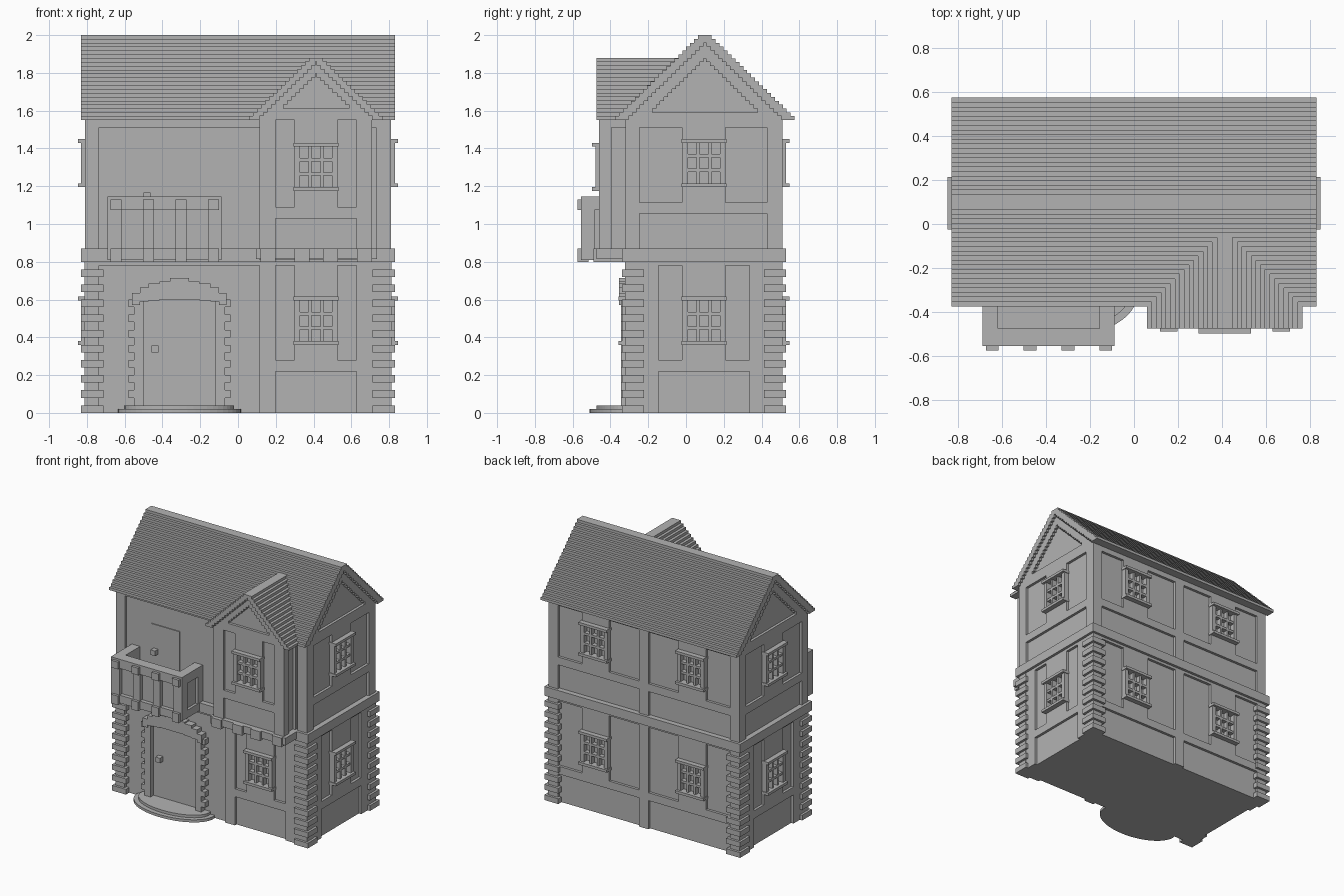
import bpy, bmesh
from mathutils import Matrix, Vector

if "Cube" in bpy.data.objects:
    bpy.data.objects.remove(bpy.data.objects["Cube"])

STONE = (0.45, 0.45, 0.45, 1)
mat = bpy.data.materials.new("stone grey")
mat.use_nodes = True
mat.diffuse_color = STONE
mat.node_tree.nodes["Principled BSDF"].inputs["Base Color"].default_value = STONE


def add_box(bm, x0, x1, y0, y1, z0, z1):
    lo, hi = Vector((x0, y0, z0)), Vector((x1, y1, z1))
    size = hi - lo
    m = Matrix.Translation((lo + hi) / 2) @ Matrix.Diagonal((*[abs(s) for s in size], 1))
    bmesh.ops.create_cube(bm, size=1, matrix=m)


def build(name, boxes):
    bm = bmesh.new()
    for b in boxes:
        add_box(bm, *b)
    me = bpy.data.meshes.new(name)
    bm.to_mesh(me)
    bm.free()
    me.materials.append(mat)
    ob = bpy.data.objects.new(name, me)
    bpy.context.collection.objects.link(ob)
    return ob


def on_wall(side, u0, u1, v0, v1, d0, d1):
    """Box on a wall: u along it, v up, d distance outward from the origin."""
    if side in ("front", "back"):
        s = -1 if side == "front" else 1
        return (u0, u1, s * d0, s * d1, v0, v1)
    s = 1 if side == "right" else -1
    return (s * d0, s * d1, u0, u1, v0, v1)


def framed(side, u0, u1, v0, v1, d, holes, depth=0.02):
    """Timber frame: fills the wall in column strips except for the holes."""
    us = sorted({u0, u1, *[h[i] for h in holes for i in (0, 1)]})
    out = []
    for a, b in zip(us, us[1:]):
        z = v0
        for h in sorted((h for h in holes if h[0] <= a and h[1] >= b), key=lambda h: h[2]):
            if h[2] > z:
                out.append(on_wall(side, a, b, z, h[2], d - depth, d))
            z = h[3]
        if v1 > z:
            out.append(on_wall(side, a, b, z, v1, d - depth, d))
    return out


WIN, WIN_H = 0.115, 0.255


def bay_holes(c, left, right, low, sill, top, base, v):
    """Panels around one window: lower panel, two side panels, window opening."""
    return [(left, right, base, low), (left, c - WIN, sill, top), (c + WIN, right, sill, top),
            (c - WIN, c + WIN, v, v + WIN_H)]


def window(side, c, v, d):
    """Latticed window with projecting sill and lintel."""
    top = v + WIN_H
    out = [on_wall(side, c - 0.12, c + 0.12, z, z + 0.02, d - 0.02, d + 0.038)
           for z in (v, top - 0.02)]
    for s in (-1, 1):
        out.append(on_wall(side, c + s * 0.1 - 0.015, c + s * 0.1 + 0.015, v, top, d - 0.02, d + 0.02))
        out.append(on_wall(side, c + s * 0.031 - 0.008, c + s * 0.031 + 0.008, v, top, d - 0.02, d + 0.015))
        z = v + WIN_H / 2 + s * 0.038
        out.append(on_wall(side, c - 0.1, c + 0.1, z - 0.009, z + 0.009, d - 0.02, d + 0.015))
    return out


# Solid cores of the house and the overhanging bay
MID, BAY = 0.095, 0.413
build("house_core", [(-0.79, 0.79, -0.30, 0.49, 0, 1.56)])
build("bay_core", [(0.135, 0.69, -0.44, -0.25, 0.81, 1.58)])

# Timber frames and windows
frames, windows = [], []
for side in ("left", "right"):
    holes = bay_holes(MID, -0.145, 0.335, 0.22, 0.28, 0.78, 0, 0.36)
    holes += bay_holes(MID, -0.245, 0.43, 1.055, 1.115, 1.51, 0.87, 1.195)
    frames += framed(side, -0.32, 0.51, 0, 1.56, 0.81, holes)
    for v in (0.36, 1.195):
        windows += window(side, MID, v, 0.81)

holes = []
for c, lo, hi in ((-0.41, -0.73, -0.04), (0.41, 0.04, 0.73)):
    holes += bay_holes(c, lo, hi, 0.22, 0.28, 0.78, 0, 0.36)
    holes += bay_holes(c, lo, hi, 1.055, 1.115, 1.51, 0.87, 1.195)
    for v in (0.36, 1.195):
        windows += window("back", c, v, 0.51)
frames += framed("back", -0.81, 0.81, 0, 1.56, 0.51, holes)

holes = [(-0.735, 0.115, 0, 0.78), (-0.735, 0.115, 0.87, 1.51), (0.71, 0.73, 0.87, 1.51)]
holes += bay_holes(BAY, 0.198, 0.628, 0.22, 0.28, 0.78, 0, 0.36)
frames += framed("front", -0.81, 0.81, 0, 1.56, 0.32, holes)
windows += window("front", BAY, 0.36, 0.32)
holes = bay_holes(BAY, 0.198, 0.628, 1.03, 1.09, 1.57, 0.87, 1.175)
frames += framed("front", 0.115, 0.71, 0.81, 1.58, 0.46, holes)
windows += window("front", BAY, 1.175, 0.46)
for x0, x1 in ((0.115, 0.135), (0.69, 0.71)):
    frames += [(x0, x1, -0.46, -0.394, 0.81, 1.58), (x0, x1, -0.40, -0.30, 1.51, 1.58),
               (x0, x1, -0.40, -0.30, 0.81, 0.87)]
build("timber_frame", frames)
build("windows", windows)

# Band between the floors, with joist ends under the bay
band = [(-0.83, 0.83, -0.34, 0.53, 0.80, 0.87), (0.095, 0.735, -0.475, -0.3, 0.815, 0.87)]
for x in (0.158, 0.338, 0.49, 0.67):
    band.append((x - 0.04, x + 0.04, -0.49, -0.32, 0.80, 0.87))
build("floor_band", band)

# Corner quoins, alternately long and short
quoins = []
for sx in (-1, 1):
    for y, inward in ((-0.34, 1), (0.53, -1)):
        for i in range(20):
            t, n = (0, 0.118) if i % 2 == 0 else (0.018, 0.095)
            ys = sorted((y + inward * t, y + inward * n))
            quoins.append((sx * (0.83 - t), sx * (0.83 - n), *ys, i * 0.04, i * 0.04 + 0.04))
build("corner_quoins", quoins)


def gable_roof(name, centre, half, steps, z0, z1, thick, trim, beam, d_roof, d_trim, d_core, ends, back):
    """Stepped roof shell over a recessed gable with a timber border."""
    roof, gable = [], []
    h = (z1 - z0) / steps
    run = (half - 0.036) / (steps - 1)
    for i in range(steps):
        w, a, b = half - i * run, z0 + i * h, z0 + (i + 1) * h
        inner, panel = max(w - thick, 0), max(w - thick - trim, 0)
        if b < beam:
            panel = 0
        for s in (-1, 1):
            def piece(u0, u1, d):
                u = sorted((centre + s * u0, centre + s * u1))
                if ends:
                    return (-d, d, *u, a, b)
                return (*u, -d, back, a, b)
            roof.append(piece(inner, w, d_roof))
            if inner > panel:
                gable.append(piece(panel, inner, d_trim))
            if panel > 0:
                gable.append(piece(0, panel, d_core))
    build(name + "_roof", roof)
    build(name + "_gable", gable)


gable_roof("main", 0.1, 0.475, 22, 1.55, 2.0, 0.07, 0.085, 1.61, 0.83, 0.81, 0.79, True, 0)
gable_roof("bay", BAY, 0.354, 16, 1.55, 1.88, 0.055, 0.062, 1.63, 0.475, 0.46, 0.44, False, -0.035)

# Front door with stone surround
DOOR = -0.31
surround = []
for s in (-1, 1):
    for i in range(15):
        w = 0.27 if i % 2 == 0 else 0.24
        surround.append((DOOR + s * 0.19, DOOR + s * w, -0.345, -0.29, i * 0.04, i * 0.04 + 0.04))
    for u0, u1, v0, v1 in ((0, 0.05, 0.6, 0.715), (0.05, 0.105, 0.6, 0.695), (0.105, 0.165, 0.595, 0.685),
                           (0.165, 0.21, 0.59, 0.665), (0.21, 0.25, 0.57, 0.635)):
        surround.append((DOOR + s * u0, DOOR + s * u1, -0.355, -0.29, v0, v1))
build("door_surround", surround)
build("front_door", [(DOOR - 0.19, DOOR + 0.19, -0.307, -0.29, 0, 0.6)])
build("balcony_door", [(-0.52, -0.28, -0.307, -0.29, 0.87, 1.35)])
build("door_knobs", [(-0.458, -0.42, -0.345, -0.3, 0.32, 0.358), (-0.5, -0.462, -0.345, -0.3, 1.13, 1.168)])

# Rounded doorstep
bm = bmesh.new()
for rx, ry, z in ((0.325, 0.19, 0.02), (0.29, 0.155, 0.04)):
    m = Matrix.Translation((DOOR, -0.32, z / 2)) @ Matrix.Diagonal((rx, ry, z, 1))
    bmesh.ops.create_cone(bm, cap_ends=True, segments=48, radius1=1, radius2=1, depth=1, matrix=m)
step = build("doorstep", [])
bm.to_mesh(step.data)
bm.free()

# Balcony: slab, parapet panels, rail, posts and projecting post heads
L, R, F = -0.69, -0.088, -0.555
balcony = [(L, R, F, -0.3, 0.81, 0.87), (L + 0.03, R - 0.03, F + 0.03, F + 0.065, 0.87, 1.08),
           (L, R, F, F + 0.08, 1.075, 1.145)]
for x0, x1 in ((L, L + 0.07), (R - 0.07, R)):
    balcony.append((x0, x1, F, -0.3, 1.075, 1.145))
    balcony.append((x0, x1, F, F + 0.07, 0.87, 1.08))
    balcony.append((x0, x1, -0.36, -0.3, 0.87, 1.08))
    balcony.append((x0 + 0.02, x1 - 0.02, F + 0.03, -0.3, 0.87, 1.08))
for i in range(4):
    x = -0.645 + i * 0.172
    balcony.append((x - 0.029, x + 0.029, F, F + 0.06, 0.87, 1.08))
    for v0, v1 in ((0.80, 0.87), (1.075, 1.13)):
        balcony.append((x - 0.029, x + 0.029, F - 0.02, F + 0.04, v0, v1))
build("balcony", balcony)
